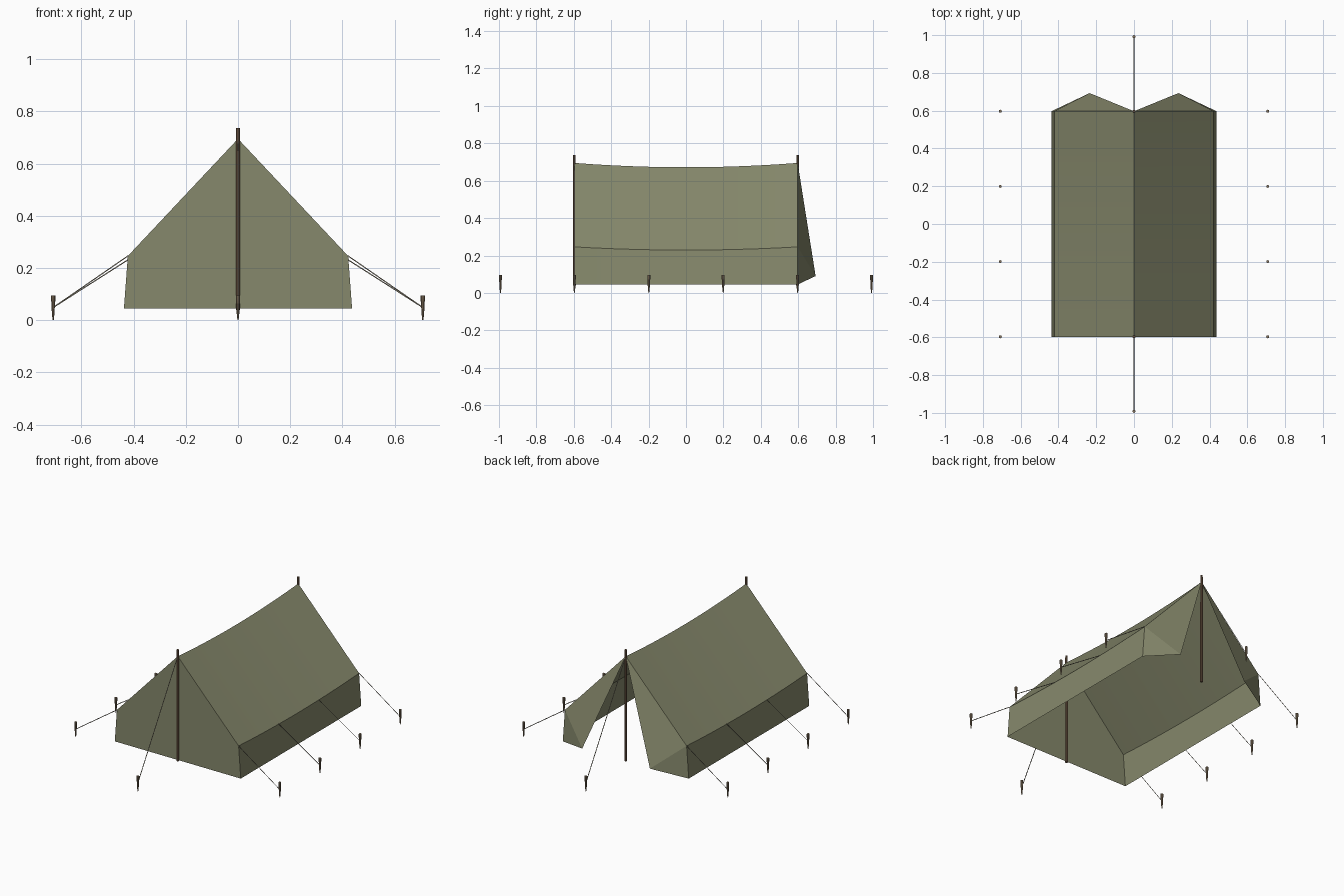
import bpy, bmesh, math
from mathutils import Vector

cube = bpy.data.objects.get("Cube")
if cube:
    bpy.data.objects.remove(cube, do_unlink=True)


def material(name, rgb):
    m = bpy.data.materials.new(name)
    m.use_nodes = True
    m.diffuse_color = (*rgb, 1)
    m.node_tree.nodes["Principled BSDF"].inputs["Base Color"].default_value = (*rgb, 1)
    return m


CANVAS = material("olive canvas", (0.24, 0.25, 0.15))
WOOD = material("brown wood", (0.19, 0.115, 0.07))
PEG = material("light wood", (0.26, 0.19, 0.12))
ROPE = material("rope", (0.22, 0.2, 0.15))

END = 0.597                      # half length of the tent
RIDGE, EAVE, HEM = (0, 0.695), (0.422, 0.246), (0.437, 0.045)


def finish(name, bm, mat, smooth=False):
    bmesh.ops.recalc_face_normals(bm, faces=bm.faces)
    mesh = bpy.data.meshes.new(name)
    bm.to_mesh(mesh)
    bm.free()
    mesh.materials.append(mat)
    ob = bpy.data.objects.new(name, mesh)
    bpy.context.collection.objects.link(ob)
    if smooth:
        bpy.ops.object.select_all(action='DESELECT')
        ob.select_set(True)
        bpy.context.view_layer.objects.active = ob
        bpy.ops.object.shade_smooth_by_angle(angle=math.radians(30))
    return ob


def sheet(name, faces):
    bm = bmesh.new()
    for pts in faces:
        bm.faces.new([bm.verts.new(p) for p in pts])
    bmesh.ops.remove_doubles(bm, verts=bm.verts, dist=1e-5)
    return finish(name, bm, CANVAS)


def lathe(name, x, y, profile, sides, mat):
    # Closed round part from (radius, height) pairs
    bm = bmesh.new()
    rings = [[bm.verts.new((x + r * math.cos(2 * math.pi * i / sides),
                            y + r * math.sin(2 * math.pi * i / sides), z))
              for i in range(sides)] for r, z in profile]
    for a, b in zip(rings, rings[1:]):
        for i in range(sides):
            j = (i + 1) % sides
            bm.faces.new((a[i], a[j], b[j], b[i]))
    bm.faces.new(rings[0])
    bm.faces.new(rings[-1])
    return finish(name, bm, mat, smooth=True)


def rope(name, start, end, across):
    # Flat ribbon between two points
    a, b, w = Vector(start), Vector(end), Vector(across)
    bm = bmesh.new()
    bm.faces.new([bm.verts.new(p) for p in (a - w, a + w, b + w, b - w)])
    return finish(name, bm, ROPE)


# Roof and side walls, sagging towards the middle
bm = bmesh.new()
STEPS = 12
section = [(-HEM[0], HEM[1], 0), (-EAVE[0], EAVE[1], 0.017), (*RIDGE, 0.023),
           (*EAVE, 0.017), (*HEM, 0)]
rows = []
for i in range(STEPS + 1):
    t = 2 * i / STEPS - 1
    rows.append([bm.verts.new((x, END * t, z - sag * (1 - t * t))) for x, z, sag in section])
for a, b in zip(rows, rows[1:]):
    for i in range(len(section) - 1):
        bm.faces.new((a[i], a[i + 1], b[i + 1], b[i]))
finish("roof_and_walls", bm, CANVAS, smooth=True)

# Closed front, one panel on each side of the pole
sheet("front_wall", [[(0, -END, RIDGE[1]), (s * EAVE[0], -END, EAVE[1]),
                      (s * HEM[0], -END, HEM[1]), (0, -END, HEM[1])] for s in (-1, 1)])

# Open door flaps at the back
for side, s in (("left", 1), ("right", -1)):
    apex, tip = (0, END, RIDGE[1]), (s * 0.235, 0.693, 0.09)
    eave, hem = (s * EAVE[0], END, EAVE[1]), (s * HEM[0], END, HEM[1])
    sheet(side + "_door_flap", [[apex, eave, tip], [eave, hem, tip]])

# Pegs, poles and guy ropes
PEG_PROFILE = [(0.002, 0), (0.005, 0.025), (0.007, 0.07), (0.008, 0.072), (0.008, 0.095)]
for end, s in (("front", -1), ("back", 1)):
    lathe(end + "_pole", 0, s * END, [(0.008, HEM[1] - 0.005), (0.007, 0.737)], 8, WOOD)
    lathe(end + "_peg", 0, s * 0.992, PEG_PROFILE, 8, PEG)
    rope(end + "_rope", (0, s * END, RIDGE[1]), (0, s * 0.99, 0.055), (0.0025, 0, 0))

for side, s in (("left", 1), ("right", -1)):
    for i in range(4):
        y = END * (2 * i / 3 - 1)
        t = y / END
        lathe(f"{side}_peg_{i + 1}", s * 0.708, y, PEG_PROFILE, 8, PEG)
        rope(f"{side}_rope_{i + 1}", (s * EAVE[0], y, EAVE[1] - 0.017 * (1 - t * t)),
             (s * 0.706, y, 0.05), (0, 0, 0.0025))
